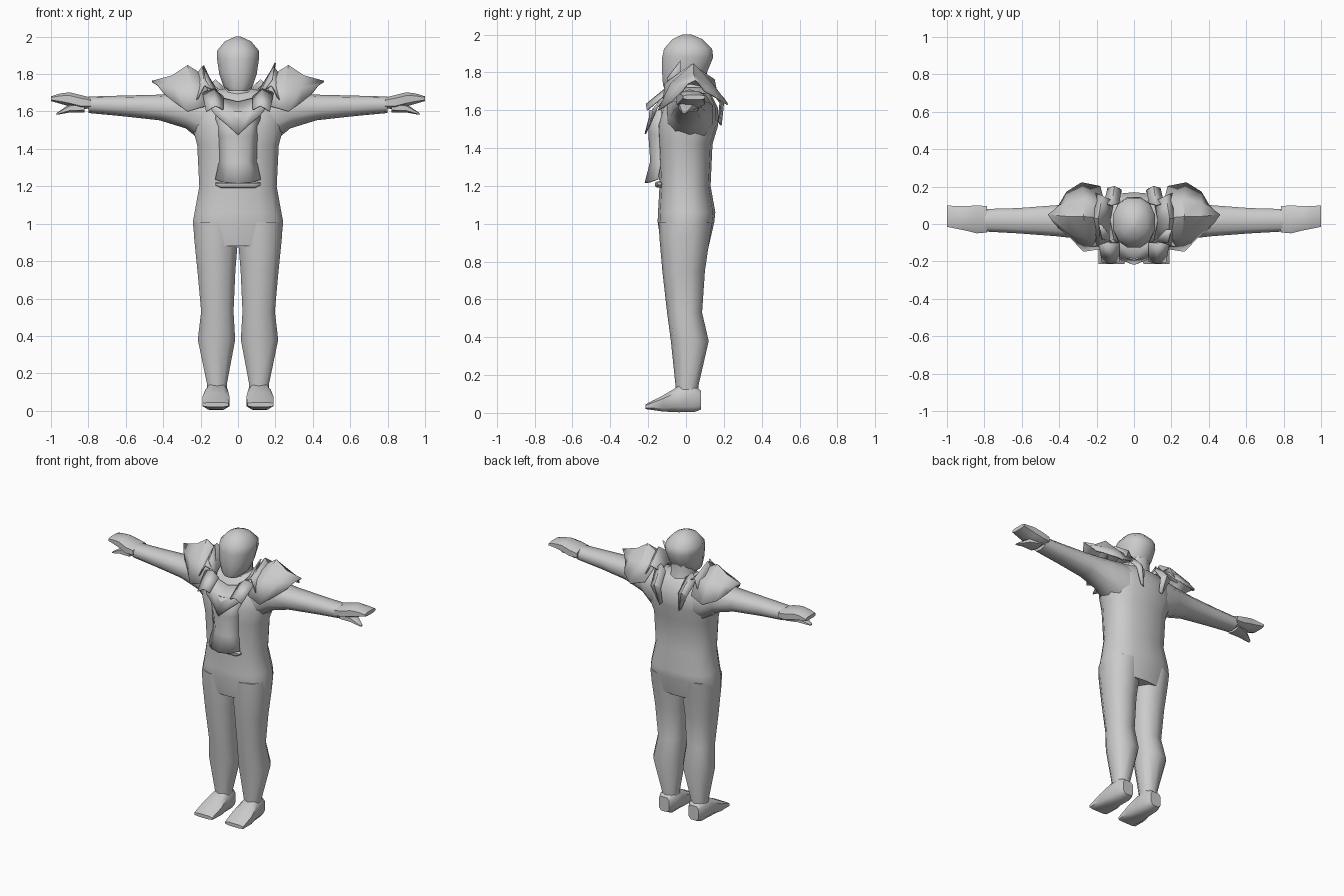
import bpy, bmesh, math
from mathutils import Vector

grey = bpy.data.materials.new("light_grey")
grey.diffuse_color = (0.6, 0.6, 0.6, 1)


def finish(name, verts, faces, smooth=50, closed=True):
    me = bpy.data.meshes.new(name)
    me.from_pydata(verts, [], faces)
    if closed:
        bm = bmesh.new()
        bm.from_mesh(me)
        bmesh.ops.recalc_face_normals(bm, faces=bm.faces)
        bm.to_mesh(me)
        bm.free()
    me.materials.append(grey)
    ob = bpy.data.objects.new(name, me)
    bpy.context.collection.objects.link(ob)
    bpy.ops.object.select_all(action='DESELECT')
    ob.select_set(True)
    bpy.context.view_layer.objects.active = ob
    bpy.ops.object.shade_smooth_by_angle(angle=math.radians(smooth))
    return ob


def loft(name, rings, axis='z', n=10, power=0.85, mirror=False):
    """rings: (position along axis, a0, a1, b0, b1); a = x or y, b = y or z."""
    for s in ((1, -1) if mirror else (1,)):
        v = []
        for p, a0, a1, b0, b1 in rings:
            for i in range(n):
                t = math.tau * (i + 0.5) / n
                c, d = math.cos(t), math.sin(t)
                a = (a0 + a1) / 2 + (a1 - a0) / 2 * math.copysign(abs(c) ** power, c) / math.cos(math.pi / n) ** power
                b = (b0 + b1) / 2 + (b1 - b0) / 2 * math.copysign(abs(d) ** power, d)
                co = (a, b, p) if axis == 'z' else (p, a, b) if axis == 'x' else (a, p, b)
                v.append((co[0] * s, co[1], co[2]))
        f = [(k * n + i, k * n + (i + 1) % n, (k + 1) * n + (i + 1) % n, (k + 1) * n + i)
             for k in range(len(rings) - 1) for i in range(n)]
        f += [tuple(range(n)), tuple(range((len(rings) - 1) * n, len(rings) * n))]
        finish(name + ("" if not mirror else "_left" if s > 0 else "_right"), v, f)


def sheet(name, rows, sides=(1, -1), thick=0.008, smooth=35):
    """Thin plate from rows of equally many points, with optional mirrored copy."""
    w = len(rows[0])
    for s in sides:
        v = [(x * s, y, z) for r in rows for x, y, z in r]
        f = [(k * w + i, k * w + i + 1, (k + 1) * w + i + 1, (k + 1) * w + i)
             for k in range(len(rows) - 1) for i in range(w - 1)]
        ob = finish(name + ("_left" if s > 0 else "_right"), v, f, smooth)
        m = ob.modifiers.new("thickness", 'SOLIDIFY')
        m.thickness = thick
        m.offset = 0


# Head and neck
loft("head", [(1.71, -.05, .05, -.115, -.02), (1.735, -.078, .078, -.125, .07),
              (1.80, -.10, .10, -.13, .115), (1.88, -.112, .112, -.13, .148),
              (1.925, -.112, .112, -.12, .142), (1.975, -.07, .07, -.075, .09),
              (2.0, -.015, .015, -.02, .03)], n=12, power=.9)
loft("neck", [(1.58, -.13, .13, -.09, .15), (1.66, -.10, .10, -.07, .13),
              (1.72, -.075, .075, -.06, .11), (1.80, -.07, .07, -.05, .11)])

# Trunk from crotch to shoulders
loft("torso", [(.88, -.228, .228, -.13, .12), (1.01, -.242, .242, -.15, .15),
               (1.06, -.232, .232, -.148, .155), (1.2, -.207, .207, -.14, .13),
               (1.42, -.218, .218, -.15, .14), (1.52, -.245, .245, -.155, .17),
               (1.61, -.24, .24, -.13, .17), (1.69, -.19, .19, -.07, .13),
               (1.72, -.09, .09, -.03, .09)], n=14, power=.8)

# Legs and feet
loft("leg", [(.06, .055, .17, -.05, .075), (.14, .06, .165, -.055, .065),
             (.38, .015, .215, -.08, .12), (.53, .024, .197, -.10, .085),
             (.75, .014, .217, -.125, .10), (.92, .0, .234, -.14, .125),
             (1.01, .0, .235, -.145, .14)], mirror=True)
loft("foot", [(-.215, .05, .19, .02, .045), (-.12, .045, .19, .005, .095),
              (-.04, .055, .175, 0, .145), (.04, .055, .17, 0, .15),
              (.08, .075, .155, .015, .12)], axis='y', n=8, power=.6, mirror=True)

# Arms, hands and thumbs
loft("arm", [(.08, -.11, .15, 1.42, 1.71), (.2, -.10, .14, 1.445, 1.71),
             (.28, -.08, .12, 1.51, 1.70), (.42, -.065, .10, 1.553, 1.69),
             (.62, -.05, .085, 1.575, 1.685), (.80, -.04, .08, 1.592, 1.68)],
     axis='x', mirror=True)
loft("hand", [(.785, -.045, .095, 1.615, 1.675), (.84, -.05, .10, 1.61, 1.69),
              (.90, -.035, .095, 1.625, 1.705), (.95, -.025, .095, 1.64, 1.698),
              (1.0, -.015, .10, 1.655, 1.682)], axis='x', n=8, power=.7, mirror=True)
loft("thumb", [(.82, -.04, .07, 1.595, 1.65), (.90, -.035, .04, 1.595, 1.64),
               (.97, -.02, 0, 1.582, 1.592)], axis='x', n=6, mirror=True)

# Flared shoulder pads
sheet("shoulder_pad", [
    [(.17, -.13, 1.63), (.16, -.07, 1.73), (.15, .03, 1.77), (.16, .12, 1.74), (.18, .20, 1.66)],
    [(.27, -.145, 1.60), (.25, -.08, 1.74), (.27, .04, 1.845), (.26, .13, 1.75), (.28, .22, 1.63)],
    [(.34, -.07, 1.65), (.34, -.05, 1.73), (.35, .04, 1.79), (.36, .11, 1.74), (.36, .17, 1.66)],
    [(.40, -.02, 1.70), (.43, .01, 1.74), (.46, .05, 1.76), (.43, .07, 1.74), (.40, .10, 1.70)]])

# Layered collar plates between neck and pads
sheet("collar_plate", [
    [(.11, -.08, 1.70), (.13, .02, 1.74), (.11, .12, 1.72)],
    [(.18, -.11, 1.74), (.19, .03, 1.84), (.17, .15, 1.76)],
    [(.22, -.12, 1.66), (.24, .03, 1.77), (.22, .17, 1.66)]])
sheet("collar_spike", [
    [(.10, -.10, 1.66), (.15, -.03, 1.72)],
    [(.18, -.10, 1.77), (.20, -.03, 1.86)]], sides=(1,))
sheet("collar_spike", [
    [(.10, -.10, 1.66), (.15, -.02, 1.70)],
    [(.17, -.08, 1.77), (.185, .0, 1.845)]], sides=(-1,))
sheet("front_lapel", [
    [(.08, -.10, 1.68), (.13, -.10, 1.72), (.19, -.09, 1.70)],
    [(.08, -.20, 1.61), (.12, -.21, 1.63), (.17, -.205, 1.60)]])

# Pointed chest bib
sheet("chest_bib", [
    [(-.16, -.10, 1.69), (-.08, -.10, 1.67), (0, -.11, 1.65), (.08, -.10, 1.67), (.16, -.10, 1.69)],
    [(-.15, -.15, 1.62), (-.075, -.17, 1.61), (0, -.185, 1.59), (.075, -.17, 1.61), (.15, -.15, 1.62)],
    [(-.12, -.175, 1.58), (-.06, -.19, 1.53), (0, -.215, 1.475), (.06, -.19, 1.53), (.12, -.175, 1.58)]])

# Tabard hanging down the belly, and its belt roll
sheet("tabard", [
    [(-.12, -.13, 1.60), (-.07, -.17, 1.60), (0, -.19, 1.60), (.07, -.17, 1.60), (.12, -.13, 1.60)],
    [(-.11, -.13, 1.47), (-.06, -.18, 1.47), (0, -.195, 1.47), (.06, -.18, 1.47), (.11, -.13, 1.47)],
    [(-.10, -.13, 1.33), (-.05, -.17, 1.33), (0, -.185, 1.33), (.05, -.17, 1.33), (.10, -.13, 1.33)],
    [(-.12, -.15, 1.235), (-.07, -.19, 1.22), (0, -.215, 1.215), (.07, -.19, 1.22), (.12, -.15, 1.235)]],
    sides=(1,), smooth=60)
loft("belt_roll", [(-.12, -.15, -.13, 1.205, 1.22), (-.09, -.165, -.12, 1.19, 1.225),
                   (.09, -.165, -.12, 1.19, 1.225), (.12, -.15, -.13, 1.205, 1.22)], axis='x', n=8)

# Pointed straps at the back of the collar
sheet("back_strap", [
    [(.08, .11, 1.73), (.12, .10, 1.77), (.16, .11, 1.73)],
    [(.07, .18, 1.64), (.105, .20, 1.66), (.14, .19, 1.64)],
    [(.065, .17, 1.54), (.075, .185, 1.52), (.09, .175, 1.54)]])
